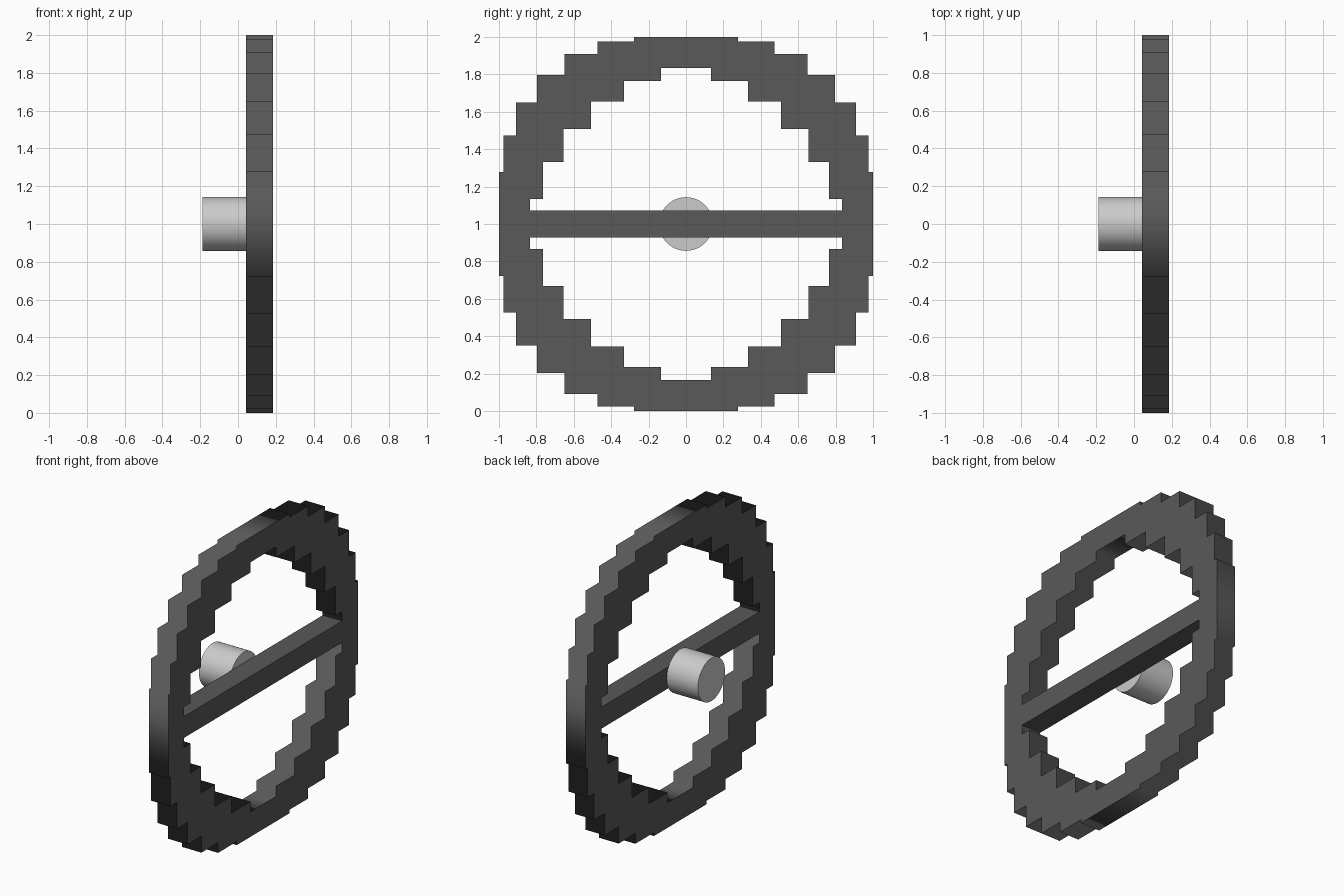
import bpy
from math import sin, cos, pi

if "Cube" in bpy.data.objects:
    bpy.data.objects.remove(bpy.data.objects["Cube"])

H, R, N = 0.0717, 0.9283, 28          # half block size, ring radius, segments per turn
X0, CZ = 0.042, 1.0                   # back plane of the wheel, centre height

dark = bpy.data.materials.new("dark_grey")
dark.diffuse_color = (0.1, 0.1, 0.1, 1)
dark.use_nodes = True
dark.node_tree.nodes["Principled BSDF"].inputs["Base Color"].default_value = dark.diffuse_color


def stepped_loop(sign):
    """Full staircase outline; sign +1 gives the outer edge, -1 the inner edge."""
    p = [(R * sin(2 * pi * k / N), R * cos(2 * pi * k / N)) for k in range(N // 4 + 1)]
    quarter = []
    for k in range(1, N // 4):
        y, z = p[k]
        if sign > 0:
            quarter += [(y + H, p[k - 1][1] + H), (y + H, z + H)]
        else:
            quarter += [(y - H, z - H), (y - H, p[k + 1][1] - H)]
    if sign > 0:
        quarter.append((p[-1][0] + H, p[-2][1] + H))
    else:
        quarter.pop()
    pts = []
    for _ in range(4):
        pts += quarter
        quarter = [(z, -y) for y, z in quarter]
    return pts


# Stepped rim: outer and inner staircase outlines, filled and extruded
curve = bpy.data.curves.new("rim", 'CURVE')
curve.dimensions = '2D'
curve.fill_mode = 'BOTH'
curve.extrude = H
for sign in (1, -1):
    pts = stepped_loop(sign)
    s = curve.splines.new('POLY')
    s.points.add(len(pts) - 1)
    for sp, (y, z) in zip(s.points, pts):
        sp.co = (y, z, 0, 1)
    s.use_cyclic_u = True
rim = bpy.data.objects.new("rim", curve)
bpy.context.collection.objects.link(rim)
rim.location = (X0 + H, 0, CZ)
rim.rotation_euler = (pi / 2, 0, pi / 2)
bpy.context.view_layer.objects.active = rim
rim.select_set(True)
bpy.ops.object.convert(target='MESH')
rim = bpy.context.object
rim.data.materials.clear()
rim.data.materials.append(dark)

# Cross bar between the inner faces of the rim
inner = R * cos(2 * pi / N) - H
bpy.ops.mesh.primitive_cube_add(size=1, location=(X0 + H, 0, CZ))
bar = bpy.context.object
bar.name = "cross_bar"
bar.scale = (2 * H, 2 * inner, 2 * H)
bar.data.materials.append(dark)

# Hub cylinder behind the bar
back = -0.188
bpy.ops.mesh.primitive_cylinder_add(vertices=48, radius=2 * H, depth=X0 - back,
                                    location=((X0 + back) / 2, 0, CZ),
                                    rotation=(0, pi / 2, 0))
bpy.context.object.name = "hub"
bpy.ops.object.shade_smooth_by_angle()
